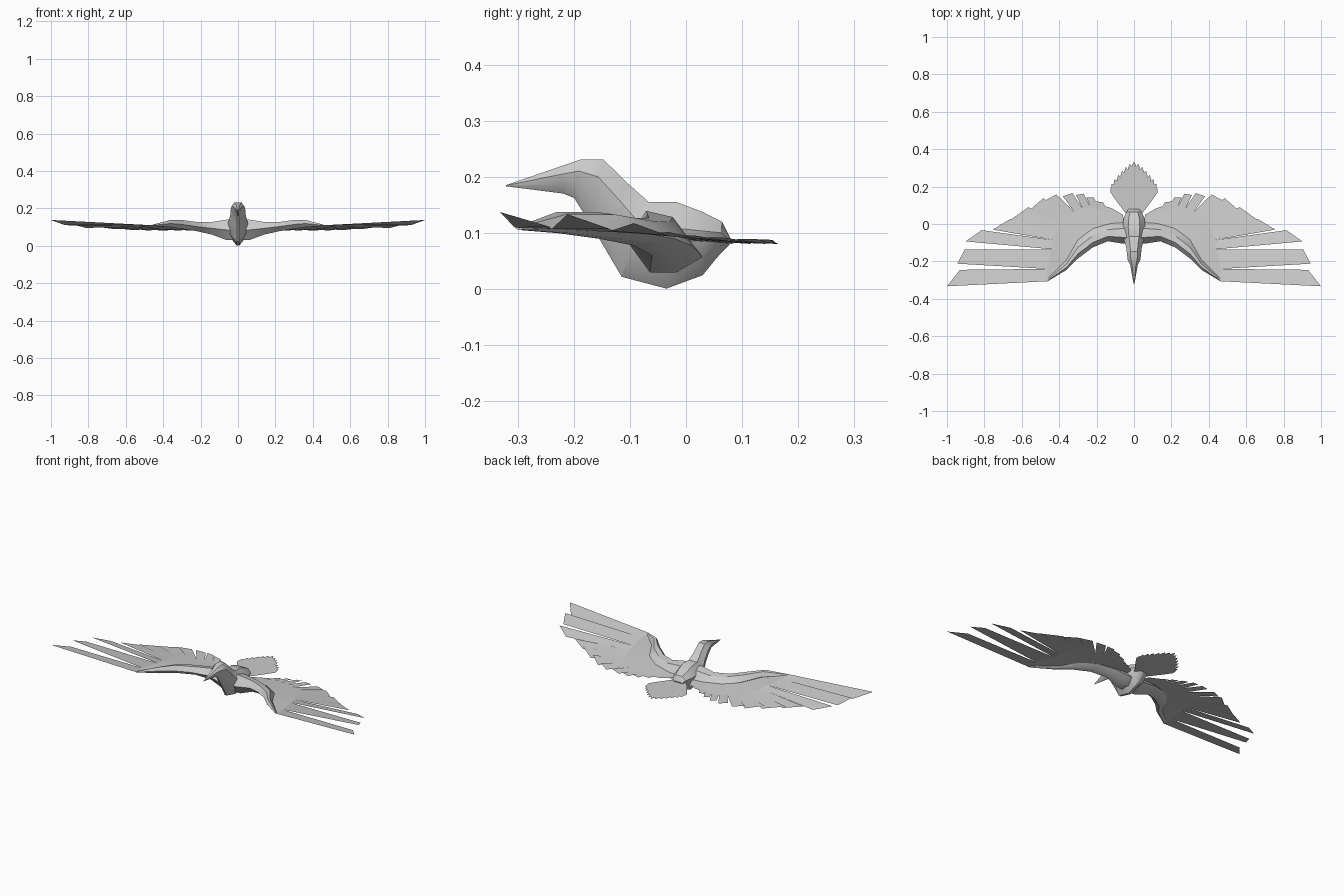
import bpy, bmesh
from mathutils import Vector

if "Cube" in bpy.data.objects:
    bpy.data.objects.remove(bpy.data.objects["Cube"])


def finish(name, bm, mirror=False, solid=True):
    if solid:
        bmesh.ops.recalc_face_normals(bm, faces=bm.faces[:])
    else:
        for f in bm.faces:
            f.normal_update()
            if f.normal.z < 0:
                f.normal_flip()
    me = bpy.data.meshes.new(name)
    bm.to_mesh(me)
    bm.free()
    ob = bpy.data.objects.new(name, me)
    bpy.context.collection.objects.link(ob)
    if mirror:
        ob.modifiers.new("mirror", 'MIRROR').merge_threshold = 0.0001
    return ob


def loft(name, rings, mirror=False):
    bm = bmesh.new()
    vr = [[bm.verts.new(p) for p in r] for r in rings]
    n = len(vr[0])
    for a, b in zip(vr, vr[1:]):
        for i in range(n):
            j = (i + 1) % n
            bm.faces.new((a[i], a[j], b[j], b[i]))
    bm.faces.new(vr[0])
    bm.faces.new(vr[-1])
    ob = finish(name, bm, mirror)
    bpy.ops.object.select_all(action='DESELECT')
    ob.select_set(True)
    bpy.context.view_layer.objects.active = ob
    bpy.ops.object.shade_smooth_by_angle(angle=0.5)
    return ob


# Body, neck, head and beak: top y, z, bottom y, z, half width
stations = [
    (-.322, .186, -.322, .184, .002),
    (-.22, .221, -.22, .171, .020),
    (-.188, .232, -.20, .163, .034),
    (-.148, .232, -.178, .128, .038),
    (-.105, .19, -.155, .09, .042),
    (-.067, .156, -.115, .022, .055),
    (-.018, .156, -.035, .001, .062),
    (.03, .138, .03, .025, .056),
    (.065, .12, .055, .056, .042),
    (.08, .09, .078, .08, .03),
]
SECTION = [(.5, 0), (1, .3), (.75, .68), (.12, 1),
           (-.12, 1), (-.75, .68), (-1, .3), (-.5, 0)]
body_rings = [[(u * w, ty + (by - ty) * t, tz + (bz - tz) * t)
               for u, t in SECTION] for ty, tz, by, bz, w in stations]
loft("body", body_rings)

# Wing arms: x, front y, back y, top z, bottom z
arm = [
    (.0, -.13, .045, .145, .008),
    (.06, -.105, .03, .14, .03),
    (.14, -.092, .012, .127, .06),
    (.22, -.125, -.02, .127, .078),
    (.30, -.185, -.085, .138, .09),
    (.36, -.245, -.19, .138, .10),
    (.46, -.305, -.29, .112, .106),
]
ARM_SECTION = [(0, .5), (.25, 1), (.6, .9), (1, .25), (.65, 0), (.3, 0)]
arm_rings = [[(x, y0 + (y1 - y0) * s, z0 + (z1 - z0) * t)
              for s, t in ARM_SECTION] for x, y0, y1, z1, z0 in arm[1:]]
arm_rings.insert(0, [(-.0, p[1], p[2]) for p in arm_rings[0]])
right_arm = loft("wing_arm", arm_rings, True)

# Wing feathers: leading tip x, y, z, trailing tip x, y, z
tips = [
    (1.0, -.333, .138, .93, -.245, .112),
    (.945, -.212, .134, .905, -.137, .108),
    (.90, -.093, .118, .815, -.033, .096),
    (.755, -.03, .102, .66, .028, .089),
    (.67, .015, .096, .565, .09, .084),
    (.565, .068, .092, .485, .138, .082),
    (.475, .125, .09, .415, .158, .081),
    (.38, .148, .089, .33, .165, .081),
    (.31, .155, .088, .27, .162, .081),
    (.255, .142, .088, .215, .142, .081),
    (.205, .122, .087, .165, .115, .081),
    (.16, .098, .087, .115, .082, .081),
]
# Gaps where neighbouring feathers part
notches = [(.46, -.306, .11), (.465, -.24, .108), (.44, -.135, .104),
           (.435, -.085, .1), (.415, -.035, .096), (.395, .005, .092),
           (.36, .04, .088), (.32, .065, .086), (.275, .082, .085),
           (.23, .085, .084), (.185, .08, .084), (.14, .065, .084),
           (.06, .05, .084)]
# Feather roots buried in the arm
n = len(tips)
roots = []
for i in range(n + 1):
    x = .40 - .36 * i / n
    for a, b in zip(arm, arm[1:]):
        if a[0] <= x <= b[0]:
            t = (x - a[0]) / (b[0] - a[0])
            m = [p + (q - p) * t for p, q in zip(a, b)]
            roots.append((x, m[1] * .5 + m[2] * .5, .108 - .018 * i / n))
            break

bm = bmesh.new()
for i, t in enumerate(tips):
    na, nb = Vector(notches[i]), Vector(notches[i + 1])
    v = [bm.verts.new(p) for p in
         (roots[i], na, nb, roots[i + 1], t[:3], t[3:])]
    bm.faces.new((v[0], v[1], v[2], v[3]))
    bm.faces.new((v[1], v[4], v[5], v[2]))
finish("wing_feathers", bm, True, False)

# Tail fan: half of the tip outline, each feather a pointed blade
tail_tips = [(0, .334), (.022, .322), (.044, .305), (.064, .285),
             (.085, .262), (.105, .24), (.12, .215), (.125, .19)]
bm = bmesh.new()
root = Vector((0, .05, 0))
for k, (x, y) in enumerate(tail_tips):
    for s in ((1,) if k == 0 else (1, -1)):
        tip = Vector((s * x, y, .084 - .0004 * k))
        d = (tip - root)
        d.z = 0
        side = Vector((d.y, -d.x, 0)).normalized()
        base = Vector((s * x * .25, .06, tip.z))
        near = base.lerp(tip, .5)
        far = base.lerp(tip, .9)
        pts = [base - side * .012, near - side * .014, far - side * .013,
               tip, far + side * .013, near + side * .014,
               base + side * .012]
        bm.faces.new([bm.verts.new(p) for p in pts])
finish("tail_feathers", bm, False, False)
